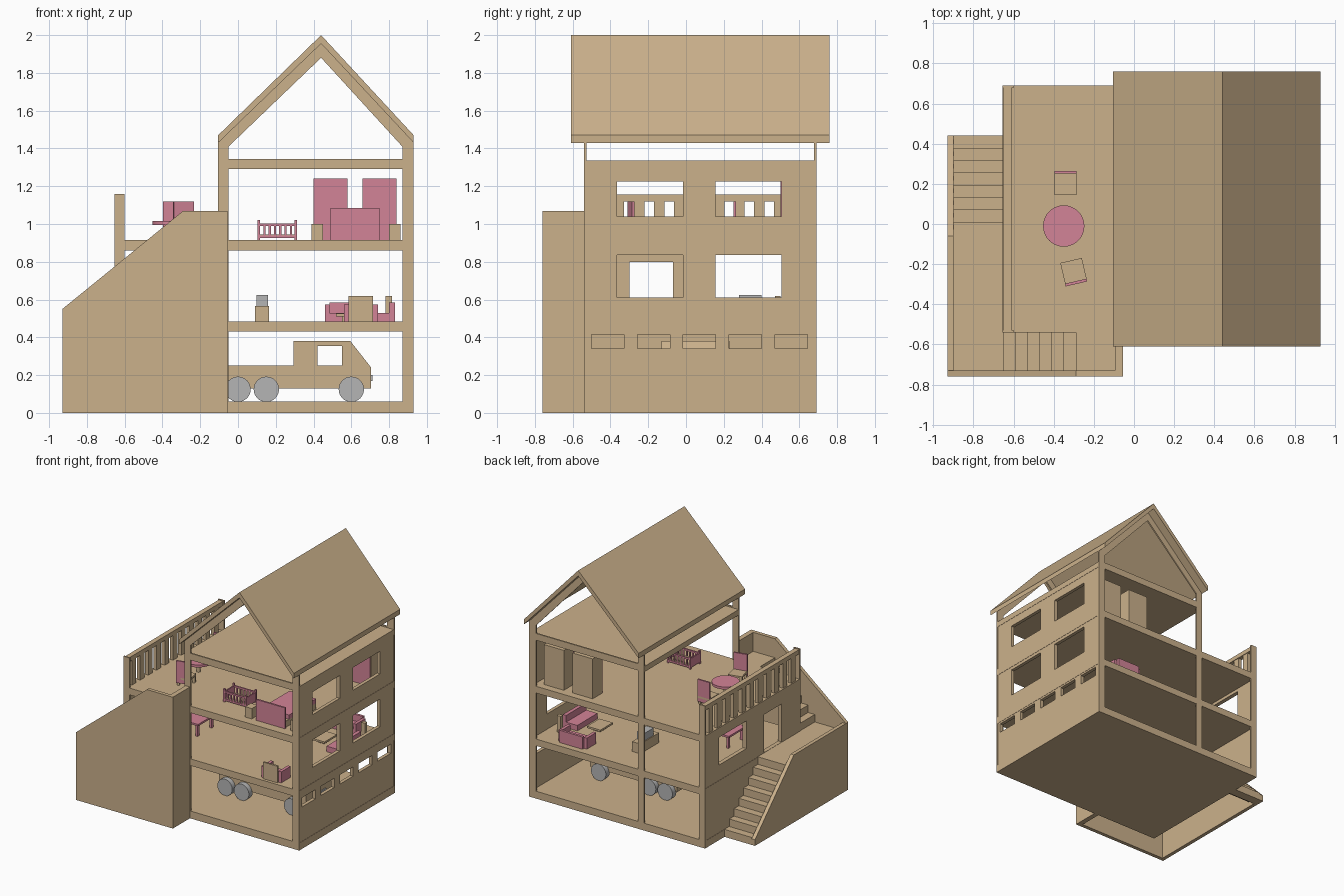
import bpy, bmesh, math
from mathutils import Matrix, Vector

if "Cube" in bpy.data.objects:
    bpy.data.objects.remove(bpy.data.objects["Cube"])


def material(name, color):
    m = bpy.data.materials.new(name)
    m.diffuse_color = (*color, 1)
    m.use_nodes = True
    m.node_tree.nodes["Principled BSDF"].inputs["Base Color"].default_value = m.diffuse_color
    return m


WOOD = material("wood", (0.60, 0.44, 0.26))
PINK = material("pink", (0.65, 0.23, 0.31))
GREY = material("grey", (0.46, 0.46, 0.46))


def finish(name, bm, mat):
    bmesh.ops.recalc_face_normals(bm, faces=bm.faces)
    me = bpy.data.meshes.new(name)
    bm.to_mesh(me)
    bm.free()
    me.materials.append(mat)
    ob = bpy.data.objects.new(name, me)
    bpy.context.collection.objects.link(ob)
    return ob


def box(name, x, y, z, mat=WOOD):
    bm = bmesh.new()
    size = Vector((x[1] - x[0], y[1] - y[0], z[1] - z[0]))
    mid = Vector((x[0] + x[1], y[0] + y[1], z[0] + z[1])) / 2
    bmesh.ops.create_cube(bm, size=1, matrix=Matrix.Translation(mid) @ Matrix.Diagonal((*size, 1)))
    return finish(name, bm, mat)


def cylinder(name, center, radius, depth, axis="Z", mat=PINK, sides=32):
    bm = bmesh.new()
    rot = Matrix.Rotation(math.pi / 2, 4, "X") if axis == "Y" else Matrix()
    bmesh.ops.create_cone(bm, cap_ends=True, segments=sides, radius1=radius, radius2=radius,
                          depth=depth, matrix=Matrix.Translation(center) @ rot)
    for f in bm.faces:
        f.smooth = len(f.verts) == 4
    for e in bm.edges:
        e.smooth = e.calc_face_angle(0) < 0.6
    return finish(name, bm, mat)


def rect(u0, u1, v0, v1):
    return [(u0, v0), (u1, v0), (u1, v1), (u0, v1)]


def panel(name, plane, outline, holes, a, b, mat=WOOD):
    """Flat outline with holes, thickened from a to b across the plane."""
    cu = bpy.data.curves.new(name, "CURVE")
    cu.dimensions, cu.fill_mode, cu.extrude = "2D", "BOTH", (b - a) / 2
    for loop in [outline] + holes:
        sp = cu.splines.new("POLY")
        sp.points.add(len(loop) - 1)
        for p, (u, v) in zip(sp.points, loop):
            p.co = (u, v, 0, 1)
        sp.use_cyclic_u = True
    tmp = bpy.data.objects.new("outline_helper", cu)
    bpy.context.collection.objects.link(tmp)
    bpy.context.view_layer.update()
    me = bpy.data.meshes.new_from_object(tmp.evaluated_get(bpy.context.evaluated_depsgraph_get()))
    bpy.data.objects.remove(tmp)
    bm = bmesh.new()
    bm.from_mesh(me)
    bpy.data.meshes.remove(me)
    for v in bm.verts:
        s, t, d = v.co
        d += (a + b) / 2
        v.co = (s, d, t) if plane == "xz" else (d, s, t)
    bmesh.ops.remove_doubles(bm, verts=bm.verts, dist=0.0005)
    for f in bm.faces:
        f.smooth = False
    return finish(name, bm, mat)


# Front and back frames with room openings
frame = [(-.655, 0), (.93, 0), (.93, 1.43), (.44, 1.955), (-.105, 1.43), (-.105, .915),
         (-.6, .915), (-.6, 1.16), (-.655, 1.16)]
bays = [rect(-.05, .87, .06, .43), rect(-.05, .87, .485, .86), rect(-.05, .87, .915, 1.29),
        rect(-.6, -.105, .06, .43), rect(-.6, -.105, .485, .86),
        [(-.05, 1.345), (.87, 1.345), (.87, 1.41), (.44, 1.88), (-.05, 1.41)]]
panel("front_frame", "xz", frame, bays, -.54, -.528)
panel("back_frame", "xz", frame, bays, .678, .69)

# Floors
IN = (-.528, .678)
for name, x0, z in [("ground_floor", -.655, (0, .06)), ("first_floor", -.655, (.43, .485)),
                    ("second_floor", -.655, (.86, .915)), ("attic_floor", -.105, (1.29, 1.335))]:
    box(name, (x0, .93), IN, z)

# Right wall with three rows of windows
wins = [rect(y0, y1, z0, z1) for z0, z1 in [(.61, .835), (1.04, 1.225)]
        for y0, y1 in [(-.365, -.015), (.155, .505)]]
wins += [rect(y, y + .172, .34, .415) for y in (-.5, -.257, -.015, .228, .47)]
panel("right_wall", "yz", rect(*IN, 0, 1.335), wins, .9, .928)

# Left wall with door and window
panel("left_wall", "yz", rect(*IN, 0, .915),
      [rect(-.3, -.07, .49, .8), rect(.155, .505, .61, .835)], -.653, -.62)

# Roof
panel("roof", "xz", [(-.105, 1.47), (.44, 2), (.93, 1.47), (.93, 1.43), (.44, 1.955), (-.105, 1.43)],
      [], -.61, .76)

# Terrace railing
box("terrace_top_rail", (-.65, -.61), IN, (1.12, 1.155))
for i in range(11):
    y = -.46 + i * .106
    box("terrace_baluster", (-.645, -.615), (y - .027, y + .027), (.915, 1.12))

# Outside staircase: side walls, two flights, two landings
panel("stair_outer_wall", "yz", [(.44, 0), (.44, .05), (-.06, .55), (-.76, .55), (-.76, 0)], [], -.93, -.9)
panel("stair_front_wall", "xz", [(-.93, 0), (-.055, 0), (-.055, 1.07), (-.29, 1.07), (-.93, .55)],
      [], -.76, -.73)
box("stair_end_wall", (-.095, -.055), (-.73, -.54), (0, 1.07))
RISE = .061
for i in range(7):
    z = RISE * (i + 1)
    y = .44 - .0614 * i
    box("lower_step", (-.9, -.655), (y - .075, y), (max(0, z - .08), z))
    z = RISE * (i + 9)
    if i < 6:
        x = -.65 + .06 * i
        box("upper_step", (x, x + .075), (-.73, -.54), (z - .08, z))
box("corner_landing", (-.9, -.65), (-.73, .01), (.41, .488))
box("top_landing", (-.29, -.095), (-.73, -.54), (.835, .915))

# Terrace table and chairs
cylinder("terrace_table_top", (-.35, -.01, 1.005), .103, .02)
cylinder("terrace_table_leg", (-.35, -.01, .955), .015, .08, mat=WOOD)


def chair(cx, cy, angle):
    parts = [box("chair_seat", (-.055, .055), (-.06, .06), (.97, .985))]
    parts.append(box("chair_back", (-.055, .055), (.046, .06), (.94, 1.12), PINK))
    for sx in (-1, 1):
        x = sx * .045
        parts.append(box("chair_leg", (x - .01, x + .01), (-.055, -.035), (.915, .97)))
        parts.append(box("chair_leg", (x - .01, x + .01), (.03, .046), (.915, .97)))
    for p in parts:
        p.matrix_world = Matrix.Translation((cx, cy, 0)) @ Matrix.Rotation(angle, 4, "Z")


chair(-.342, .205, 0)
chair(-.3, -.24, math.radians(193))

# Crib
for y in (-.33, -.21):
    box("crib_rail", (.11, .31), (y - .006, y + .006), (.99, 1.003), PINK)
    box("crib_rail", (.11, .31), (y - .006, y + .006), (.925, .94), PINK)
    for x in (.11, .306):
        box("crib_post", (x - .007, x + .007), (y - .007, y + .007), (.915, 1.02), PINK)
    for i in range(6):
        x = .14 + i * .028
        box("crib_bar", (x - .006, x + .006), (y - .004, y + .004), (.94, .99), PINK)
for x in (.11, .306):
    box("crib_end", (x - .005, x + .005), (-.33, -.21), (.925, 1.0), PINK)
box("crib_base", (.11, .306), (-.33, -.21), (.93, .945), WOOD)

# Bed, nightstands, wardrobes
box("bed_headboard", (.49, .75), (-.465, -.45), (.915, 1.085), PINK)
box("bed_frame", (.5, .74), (-.45, -.05), (.915, .965))
box("bed_cover", (.5, .74), (-.4, -.05), (.965, 1.0), PINK)
for x in (.39, .8):
    box("nightstand", (x, x + .06), (-.465, -.39), (.915, 1.0))
for x in (.4, .66):
    box("wardrobe", (x, x + .18), (.51, .63), (.915, 1.24))
    for k in (0, 1):
        box("wardrobe_door", (x + .09 * k, x + .09 * k + .0895), (.501, .51), (.915, 1.24), PINK)

# Living room: seats, low table, screen on stand, side table


def sofa(x, y, back_y, mat):
    box("sofa_seat", x, y, (.485, .53), PINK)
    box("sofa_back", x, back_y, (.485, .62 if mat is WOOD else .585), mat)
    for a in (x[0] - .025, x[1]):
        box("sofa_arm", (a, a + .025), y, (.485, .575), PINK)


sofa((.585, .715), (-.5, -.38), (-.515, -.5), WOOD)
sofa((.485, .69), (.5, .62), (.62, .64), PINK)
box("side_sofa_seat", (.7, .8), (.14, .4), (.485, .53), PINK)
box("side_sofa_back", (.8, .83), (.14, .4), (.485, .585), PINK)
box("lamp_post", (.78, .815), (.47, .5), (.485, .62))
box("low_table", (.52, .64), (.2, .36), (.51, .525))
box("low_table_base", (.55, .61), (.24, .32), (.485, .51))
box("screen_stand", (.09, .165), (.22, .46), (.485, .565))
box("screen", (.097, .16), (.28, .4), (.565, .625), GREY)
box("dining_table_top", (-.4, -.22), (-.2, .02), (.575, .59), PINK)
for x in (-.39, -.25):
    for y in (-.19, -.01):
        box("dining_table_leg", (x, x + .02), (y, y + .02), (.485, .575), PINK)

# Truck with a cut-through cab window
panel("truck_body", "xz", [(-.08, .13), (.705, .13), (.705, .24), (.595, .38), (.295, .38), (.295, .25), (-.08, .25)],
      [rect(.42, .55, .25, .355)], -.13, .23)
for x in (0, .15, .6):
    for y in (-.145, .245):
        cylinder("truck_wheel", (x, y, .125), .067, .05, "Y", GREY)
box("truck_bumper_light", (.705, .713), (-.02, .12), (.17, .2), GREY)
